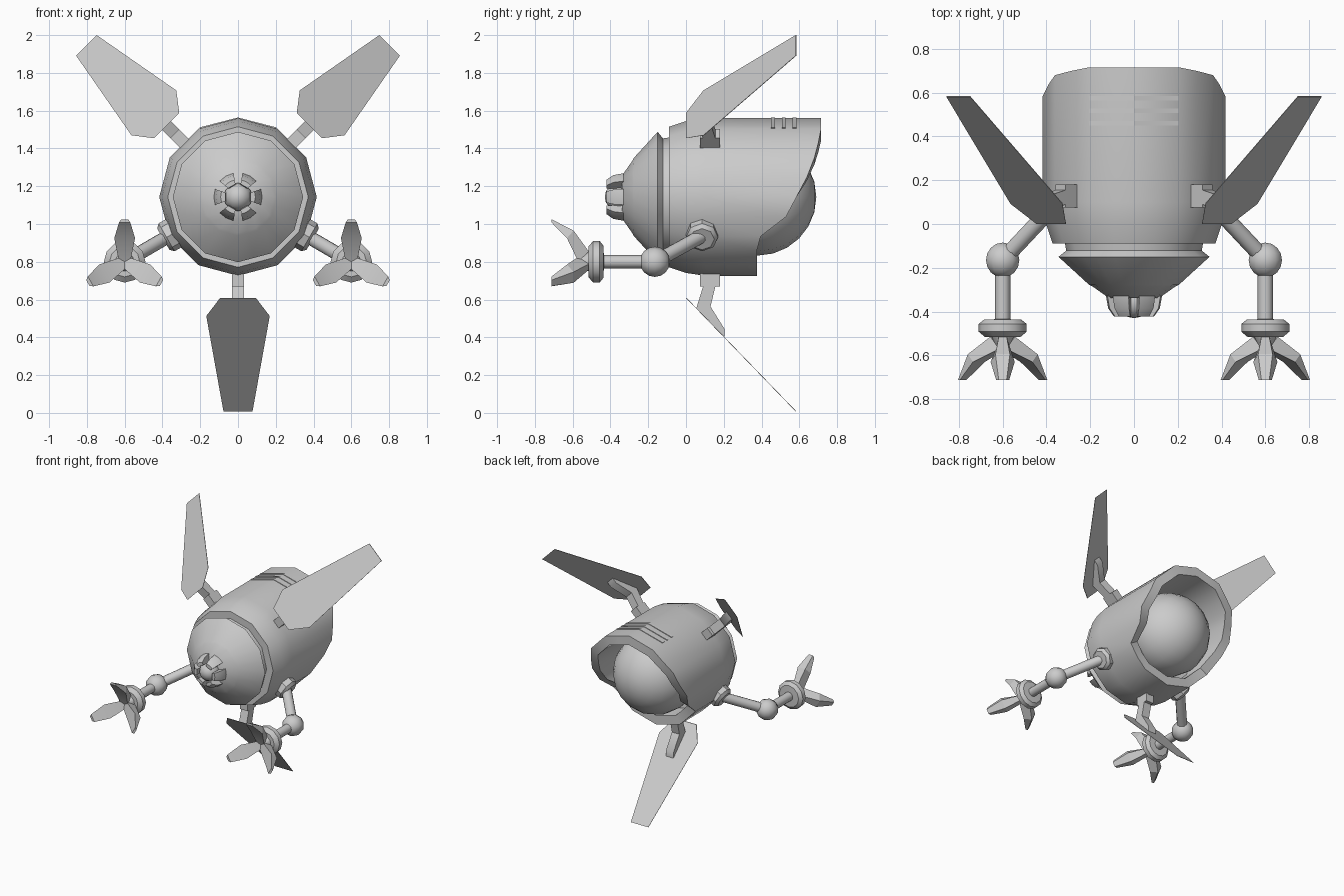
import bpy, bmesh
from math import sin, cos, pi, radians
from mathutils import Vector, Matrix

if "Cube" in bpy.data.objects:
    bpy.data.objects.remove(bpy.data.objects["Cube"], do_unlink=True)

CZ = 1.143      # height of the body axis
R = 0.417       # body radius

grey = bpy.data.materials.new("plain_grey")
grey.use_nodes = True
grey.diffuse_color = (0.6, 0.6, 0.6, 1)
grey.node_tree.nodes["Principled BSDF"].inputs["Base Color"].default_value = (0.6, 0.6, 0.6, 1)


def finish(name, bm, angle=35):
    bmesh.ops.recalc_face_normals(bm, faces=bm.faces)
    mesh = bpy.data.meshes.new(name)
    bm.to_mesh(mesh)
    bm.free()
    mesh.materials.append(grey)
    mesh.shade_smooth()
    mesh.set_sharp_from_angle(angle=radians(angle))
    obj = bpy.data.objects.new(name, mesh)
    bpy.context.collection.objects.link(obj)
    return obj


def loft(name, rings, angle=35):
    """Skin closed rings of points and cap both ends."""
    bm = bmesh.new()
    loops = [[bm.verts.new(p) for p in ring] for ring in rings]
    n = len(loops[0])
    for a, b in zip(loops, loops[1:]):
        for i in range(n):
            j = (i + 1) % n
            bm.faces.new((a[i], a[j], b[j], b[i]))
    bm.faces.new(loops[0])
    bm.faces.new(loops[-1])
    return finish(name, bm, angle)


def lathe(name, profile, origin, axis, n=12):
    """Turn (distance, radius) pairs about an axis."""
    turn = Vector(axis).to_track_quat('Z', 'Y')
    rings = [[Vector(origin) + turn @ Vector((r * cos(2 * pi * i / n), r * sin(2 * pi * i / n), t))
              for i in range(n)] for t, r in profile]
    return loft(name, rings)


def rod(name, a, b, r):
    d = Vector(b) - Vector(a)
    return lathe(name, [(0, r), (d.length, r)], a, d)


def ball(name, centre, r, u, v):
    bm = bmesh.new()
    bmesh.ops.create_uvsphere(bm, u_segments=u, v_segments=v, radius=r,
                              matrix=Matrix.Translation(centre) @ Matrix.Rotation(pi / 2, 4, 'X'))
    return finish(name, bm, 60)


def polar(deg, r, y):
    a = radians(deg)
    return Vector((r * sin(a), y, CZ + r * cos(a)))


def body_ring(r, y):
    """Twelve-sided ring with edge midpoints; y may depend on the angle."""
    pts = []
    for i in range(24):
        rad = r * (cos(radians(15)) if i % 2 else 1)
        pts.append(polar(i * 15, rad, y(min(i, 24 - i)) if callable(y) else y))
    return pts


# Body shell: nose cone, groove, barrel, swept rear rim and hollow interior
rim = [.715, .715, .715, .70, .68, .64, .585, .53, .395, .375, .375, .375, .375]
front = [(-.34, .03), (-.338, .115), (-.285, .19), (-.278, .205), (-.15, .345), (-.122, .31),
         (-.09, .315), (-.09, .372), (0, .402), (.1, R)]
rings = [body_ring(r, y) for y, r in front]
rings += [body_ring(R, lambda i: rim[i]), body_ring(.345, lambda i: rim[i]),
          body_ring(.335, .25), body_ring(.05, .2)]
loft("body_shell", rings)

# Rear sphere and nose lens
ball("rear_sphere", (0, .38, CZ), .31, 16, 12)
ball("nose_lens", (0, -.355, CZ), .075, 12, 8)

# Six clamps around the lens
for k in range(6):
    mid = 30 + 60 * k
    loft("nose_clamp", [[polar(mid - 19, ro, y), polar(mid, ro, y), polar(mid + 19, ro, y),
                         polar(mid + 19, ri, y), polar(mid - 19, ri, y)]
                        for y, ro, ri in [(-.33, .128, .06), (-.385, .118, .066), (-.422, .092, .07)]], 25)

# Thin vent strips over the rear of the barrel
for y in (.46, .517, .574):
    loft("vent_strip", [[polar(d, R - .01, y - .01), polar(d, R + .004, y - .01),
                         polar(d, R + .004, y + .01), polar(d, R - .01, y + .01)]
                        for d in (-29, 0, 29)], 20)

# Three fins, each on a bent strut
strut = [(.075, .38), (.18, .38), (.18, .475), (.155, .475), (.13, .58), (.205, .70),
         (.205, .742), (.055, .588), (.09, .475), (.075, .475)]
outline = [(.535, .095), (.63, .168), (1.135, .077)]
outline += [(u, -v) for u, v in reversed(outline)]
for deg in (-45, 45, 180):
    a = radians(deg)
    out = Vector((sin(a), 0, cos(a)))
    side = Vector((cos(a), 0, -sin(a)))
    base = Vector((0, 0, CZ))
    loft("fin_strut", [[base + out * u + side * w + Vector((0, y, 0)) for y, u in strut]
                       for w in (-.033, .033)])
    loft("fin", [[base + out * u + side * v + Vector((0, (u - .535) * .967 + t, 0))
                  for u, v in outline] for t in (0, .004)])

# Arms, mirrored left and right
finger = [((-.515, .055), (-.57, .0), .03), ((-.595, .165), (-.63, .125), .055),
          ((-.712, .225), (-.712, .208), .03)]
wrist = [(.435, .035), (.437, .085), (.457, .11), (.492, .11), (.517, .08), (.517, .05), (.56, .03)]
for s, label in ((1, "left"), (-1, "right")):
    shoulder = Vector((s * .365, .085, .937))
    elbow = Vector((s * .6, -.165, .8))
    normal = Vector((s * .866, 0, -.5))
    lathe(label + "_shoulder_collar", [(-.06, .085), (.015, .085), (.035, .065)], shoulder, normal, 8)
    rod(label + "_upper_arm", shoulder, elbow, .037)
    ball(label + "_elbow", elbow, .08, 10, 8)
    hand = Vector((s * .6, 0, .8))
    rod(label + "_forearm", elbow, hand + Vector((0, -.45, 0)), .035)
    lathe(label + "_wrist", wrist, hand, (0, -1, 0))
    for deg in (0, 120, 240):
        a = radians(deg)
        out = Vector((sin(a), 0, cos(a)))
        side = Vector((cos(a), 0, -sin(a)))
        sections = []
        for (yo, ro), (yi, ri), w in finger:
            o = hand + out * ro + Vector((0, yo, 0))
            i = hand + out * ri + Vector((0, yi, 0))
            sections.append([o - side * w * .6, o + side * w * .6, i + side * w, i - side * w])
        loft(label + "_finger", sections, 25)
